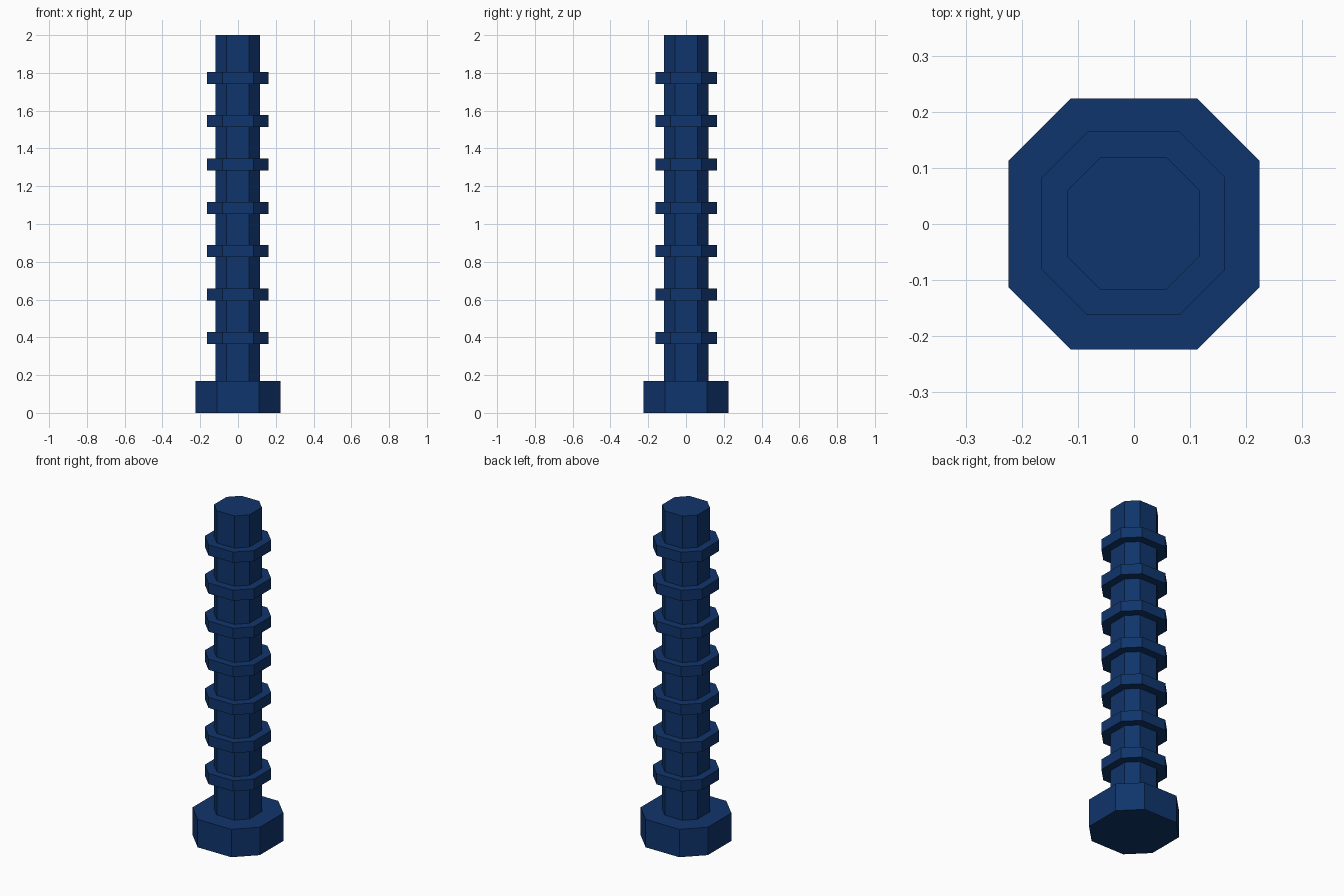
import bpy, bmesh

if "Cube" in bpy.data.objects:
    bpy.data.objects.remove(bpy.data.objects["Cube"])

blue = bpy.data.materials.new("dark_blue")
blue.diffuse_color = (0.005, 0.035, 0.15, 1)
blue.use_nodes = True
blue.node_tree.nodes["Principled BSDF"].inputs["Base Color"].default_value = blue.diffuse_color


def octagon_prism(name, half, corner, z0, z1, offset=(0, 0)):
    """Upright octagonal prism: half = half width, corner = half of a flat side."""
    h, c = half, corner
    outline = [(h, -c), (h, c), (c, h), (-c, h), (-h, c), (-h, -c), (-c, -h), (c, -h)]
    bm = bmesh.new()
    base = bm.faces.new([bm.verts.new((x + offset[0], y + offset[1], z0)) for x, y in outline])
    top = bmesh.ops.extrude_face_region(bm, geom=[base], use_keep_orig=True)
    verts = [g for g in top["geom"] if isinstance(g, bmesh.types.BMVert)]
    bmesh.ops.translate(bm, verts=verts, vec=(0, 0, z1 - z0))
    bmesh.ops.recalc_face_normals(bm, faces=bm.faces)
    mesh = bpy.data.meshes.new(name)
    bm.to_mesh(mesh)
    bm.free()
    mesh.materials.append(blue)
    obj = bpy.data.objects.new(name, mesh)
    bpy.context.collection.objects.link(obj)
    return obj


# Wide foot and tall shaft
octagon_prism("base", 0.224, 0.112, 0, 0.168)
octagon_prism("shaft", 0.1175, 0.059, 0.168, 2.0, (-0.001, 0.001))

# Evenly spaced collars up the shaft
for i in range(7):
    z = 0.397 + i * 0.2295
    octagon_prism(f"collar_{i + 1}", 0.1635, 0.082, z - 0.032, z + 0.032, (-0.001, 0.001))
